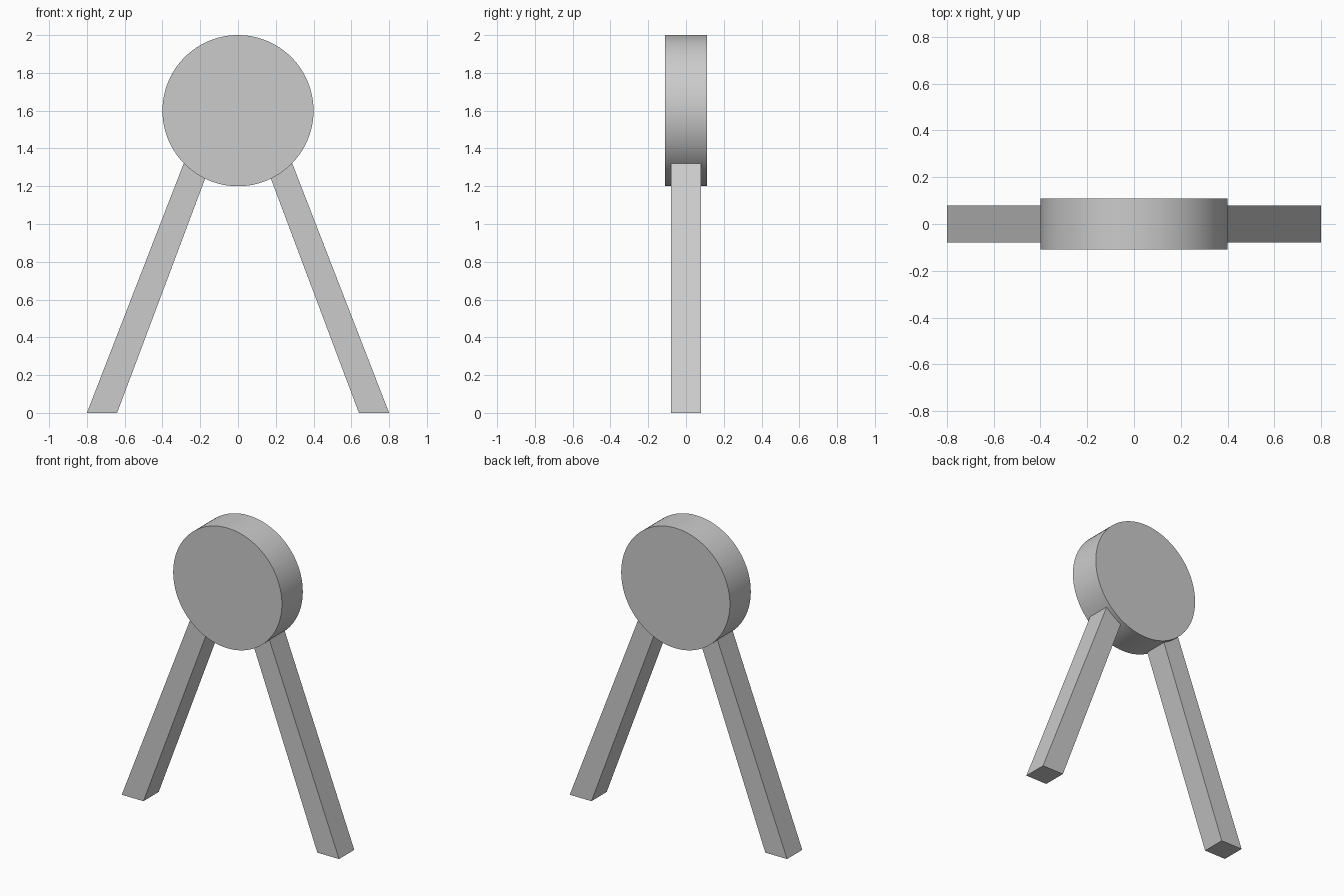
import bpy, bmesh, math

if "Cube" in bpy.data.objects:
    bpy.data.objects.remove(bpy.data.objects["Cube"])

# Round disc head, facing front
bpy.ops.mesh.primitive_cylinder_add(vertices=96, radius=0.4, depth=0.22,
                                    location=(0, 0, 1.6),
                                    rotation=(math.pi / 2, 0, 0))
disc = bpy.context.object
disc.name = "disc_head"
bpy.ops.object.shade_smooth_by_angle(angle=math.radians(30))


# Slanted square leg: side profile extruded through the depth
def leg(name, side):
    profile = [(0.64, 0), (0.80, 0), (0.241, 1.44), (0.099, 1.44)]
    bm = bmesh.new()
    face = bm.faces.new([bm.verts.new((side * x, -0.08, z)) for x, z in profile])
    ext = bmesh.ops.extrude_face_region(bm, geom=[face])
    verts = [v for v in ext["geom"] if isinstance(v, bmesh.types.BMVert)]
    bmesh.ops.translate(bm, verts=verts, vec=(0, 0.16, 0))
    bmesh.ops.recalc_face_normals(bm, faces=bm.faces)
    mesh = bpy.data.meshes.new(name)
    bm.to_mesh(mesh)
    bm.free()
    bpy.context.collection.objects.link(bpy.data.objects.new(name, mesh))


leg("right_leg", 1)
leg("left_leg", -1)
